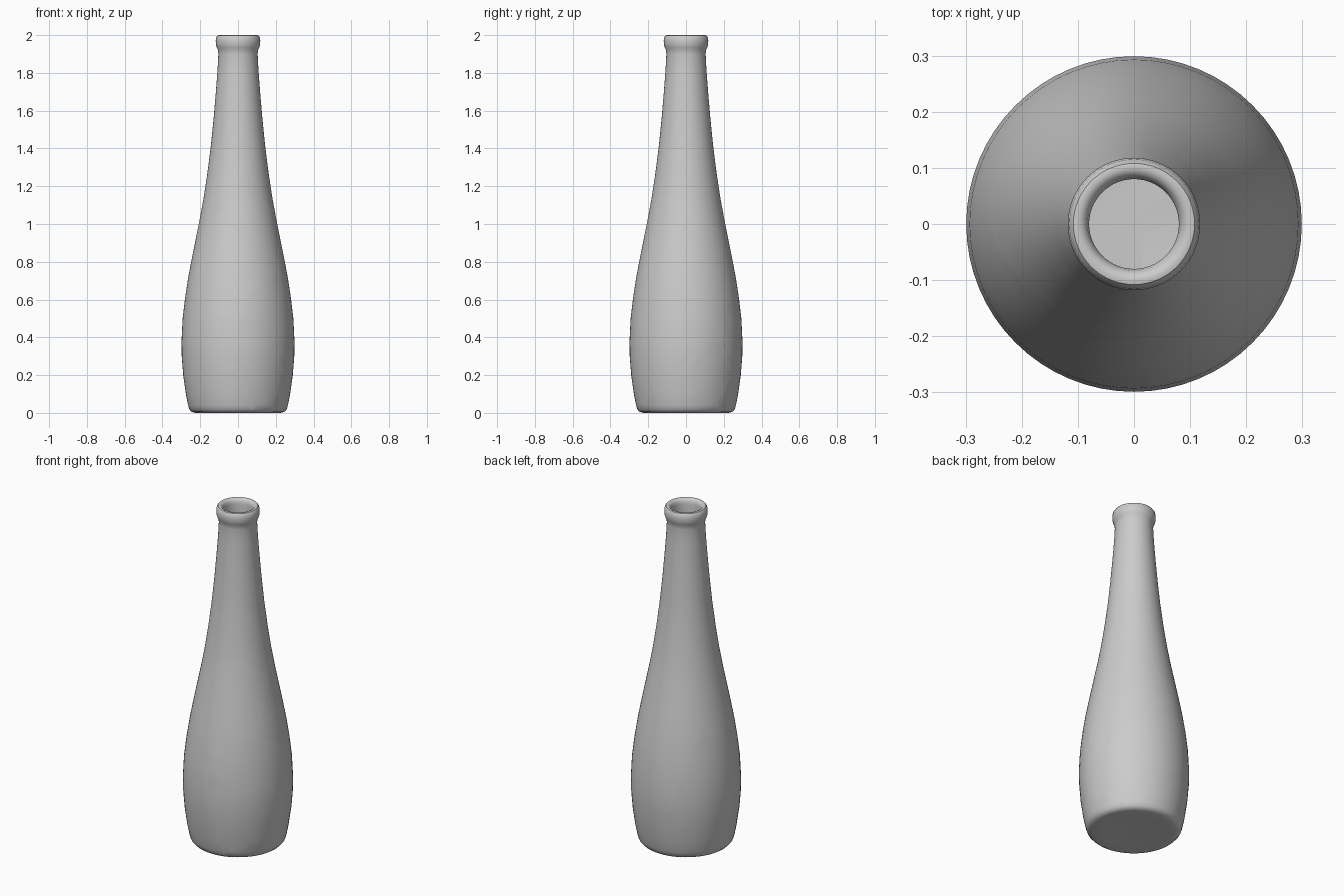
import bpy, bmesh, math
from mathutils import Vector

if "Cube" in bpy.data.objects:
    bpy.data.objects.remove(bpy.data.objects["Cube"])

# Bottle section (radius, height): outside upwards, over the lip, down the inside
OUTER = [(0, 0.006), (0.17, 0.004), (0.225, 0.0), (0.245, 0.005), (0.257, 0.018),
         (0.264, 0.04), (0.276, 0.1), (0.29, 0.2), (0.298, 0.3), (0.299, 0.38),
         (0.293, 0.5), (0.28, 0.61), (0.263, 0.72), (0.244, 0.82), (0.222, 0.93),
         (0.2, 1.04), (0.18, 1.15), (0.162, 1.27), (0.143, 1.42), (0.129, 1.56),
         (0.117, 1.7), (0.108, 1.82), (0.104, 1.9)]
LIP = [(0.106, 1.92), (0.113, 1.935), (0.117, 1.95), (0.118, 1.97), (0.115, 1.988),
       (0.108, 1.998), (0.1, 2.0), (0.09, 1.996), (0.083, 1.986), (0.08, 1.97)]
WALL = 0.024
inner = [(r - WALL, z) for r, z in reversed(OUTER[5:])] + [(0.2, 0.026), (0, 0.03)]
PROFILE = OUTER + LIP + inner
SIDES = 64

# One centre per broken piece
CENTRES = [
    (0.05, -0.06, 1.73),    # neck
    (-0.06, 0.06, 1.10),    # shoulder
    (0.06, -0.21, 0.89),    # big front arch
    (0.20, 0.10, 0.74),     # big right rear
    (-0.20, 0.08, 0.30),    # big left
    (0.25, -0.12, 0.52),
    (0.27, -0.12, 0.32),
    (0.29, 0.00, 0.33),
    (0.27, 0.08, 0.48),
    (0.27, 0.11, 0.24),
    (0.10, 0.25, 0.40),
    (0.15, -0.03, 0.03),
    (-0.10, -0.20, 0.16),
    (0.14, -0.20, 0.25),
    (0.02, 0.20, 0.10),
]


def lathe():
    """Closed, hollow bottle of revolution."""
    bm = bmesh.new()
    rings = []
    for r, z in PROFILE:
        n = SIDES if r > 0 else 1
        rings.append([bm.verts.new((r * math.cos(math.tau * i / SIDES),
                                    r * math.sin(math.tau * i / SIDES), z))
                      for i in range(n)])
    for a, b in zip(rings, rings[1:]):
        for i in range(SIDES):
            j = (i + 1) % SIDES
            if len(a) == 1:
                bm.faces.new((a[0], b[j], b[i]))
            elif len(b) == 1:
                bm.faces.new((a[i], a[j], b[0]))
            else:
                bm.faces.new((a[i], a[j], b[j], b[i]))
    bmesh.ops.recalc_face_normals(bm, faces=bm.faces)
    return bm


def cut(bm, co, normal):
    """Remove the side the normal points to and cap the crack."""
    res = bmesh.ops.bisect_plane(bm, geom=bm.verts[:] + bm.edges[:] + bm.faces[:],
                                 dist=1e-6, plane_co=co, plane_no=normal,
                                 clear_outer=True)
    edges = [e for e in res["geom_cut"]
             if isinstance(e, bmesh.types.BMEdge) and e.is_boundary]
    if edges:
        bmesh.ops.triangle_fill(bm, edges=edges, use_beauty=True, normal=normal)


# Split the bottle into pieces halfway between neighbouring centres
whole = lathe()
points = [Vector(c) for c in CENTRES]
for k, p in enumerate(points):
    bm = whole.copy()
    for q in sorted(points, key=lambda v: (v - p).length):
        if q is not p and bm.faces:
            cut(bm, (p + q) / 2, (q - p).normalized())
    if bm.faces:
        bmesh.ops.recalc_face_normals(bm, faces=bm.faces)
        for f in bm.faces:
            f.smooth = True
        for e in bm.edges:
            e.smooth = len(e.link_faces) == 2 and e.calc_face_angle() < math.radians(40)
        name = "bottle_neck" if k == 0 else f"bottle_shard_{k:02d}"
        mesh = bpy.data.meshes.new(name)
        bm.to_mesh(mesh)
        bpy.context.collection.objects.link(bpy.data.objects.new(name, mesh))
    bm.free()
whole.free()
